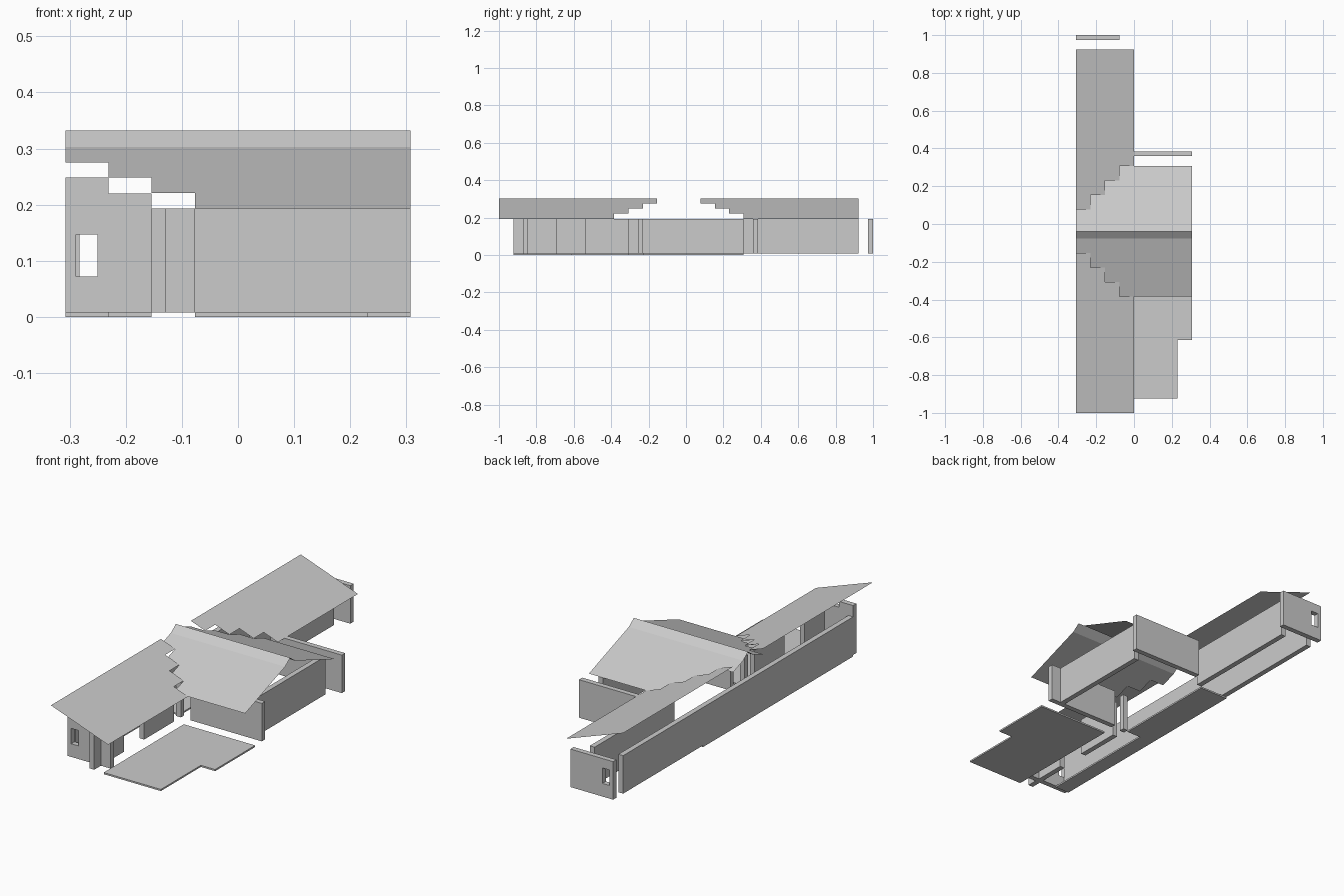
import bpy, bmesh

if "Cube" in bpy.data.objects:
    bpy.data.objects.remove(bpy.data.objects["Cube"])

C = 1 / 13            # plan grid cell; x and y below are given in cells
Z0, ZT = 0.008, 0.193  # wall bottom and top
ZR, RISE = 0.303, 0.0275  # roof top edge, height lost per cell
T = 1 / 3             # wall thickness in cells


def finish(name, bm):
    bmesh.ops.remove_doubles(bm, verts=bm.verts, dist=1e-5)
    me = bpy.data.meshes.new(name)
    bm.to_mesh(me)
    bm.free()
    ob = bpy.data.objects.new(name, me)
    bpy.context.collection.objects.link(ob)
    return ob


def extrude(name, pts, vec):
    """Closed profile pushed along vec into a solid."""
    bm = bmesh.new()
    f = bm.faces.new([bm.verts.new(p) for p in pts])
    r = bmesh.ops.extrude_face_region(bm, geom=[f])
    bmesh.ops.translate(bm, vec=vec, verts=[v for v in r["geom"] if isinstance(v, bmesh.types.BMVert)])
    bmesh.ops.recalc_face_normals(bm, faces=bm.faces)
    return finish(name, bm)


def slab(name, plan):
    return extrude(name, [(x * C, y * C, 0) for x, y in plan], (0, 0, Z0))


def wall(name, x0, x1, y0, y1, steps=()):
    """Wall along x or y; steps lists (x, z) points of a raised top."""
    top = list(steps) or [(x0, ZT), (x1, ZT)]
    prof = [(x1, Z0), (x0, Z0)] + top
    return extrude(name, [(x * C, y0 * C, z) for x, z in prof], (0, (y1 - y0) * C, 0))


def cut_window(ob, y):
    """Small window at the left end of a gable wall."""
    pts = [(x * C, (y - 1) * C, z) for x, z in
           ((-3.75, 0.072), (-3.25, 0.072), (-3.25, 0.147), (-3.75, 0.147))]
    cutter = extrude("window_cutter", pts, (0, 2 * C, 0))
    cutter.hide_render = True
    mod = ob.modifiers.new("window", "BOOLEAN")
    mod.operation, mod.solver, mod.object = "DIFFERENCE", "EXACT", cutter
    bpy.context.view_layer.objects.active = ob
    bpy.ops.object.modifier_apply(modifier=mod.name)
    bpy.data.objects.remove(cutter)


def sheet(name, quads):
    """Thin roof sheet from (x0, x1, y0, y1, height function) patches."""
    bm = bmesh.new()
    for x0, x1, y0, y1, h in quads:
        if y1 > y0:
            bm.faces.new([bm.verts.new((x * C, y * C, h(x, y)))
                          for x, y in ((x0, y0), (x1, y0), (x1, y1), (x0, y1))])
    return finish(name, bm)


# floors
slab("porch_floor", [(-1, -12), (3, -12), (3, -8), (4, -8), (4, -4), (-1, -4)])
slab("wing_floor", [(-4, -11), (-3, -11), (-3, -3), (-2, -3), (-2, 4), (-4, 4)])

# long wing walls
wall("long_left_wall", -4, -4 + T, -11, 12)
for i, (a, b) in enumerate(((-12, -9), (-7, -4), (4, 12))):
    wall(f"long_right_wall_{i}", -2, -2 + T, a, b)
wall("corner_post", -2, -2 + T, -3 - T, -3)
front = wall("front_gable_wall", -4, -1, -11 - T, -11,
             [(-4, 0.248), (-3, 0.248), (-3, 0.22), (-2, 0.22), (-2, ZT), (-1, ZT)])
cut_window(front, -11)
back = wall("back_end_wall", -4, -1, 13 - T, 13)
cut_window(back, 13)

# cross wing walls
wall("cross_front_wall", -1, 4, -3 - T, -3)
wall("cross_back_wall", -1, 4, 5 - T, 5)
wall("cross_right_wall", 3, 3 + T, -3, 4)

# long roof, single slope with stepped valley edges
long_h = lambda x, y: ZR - (x + 4) * RISE
sheet("long_roof_front", [(i - 4, i - 3, -13, -2 - i, long_h) for i in range(4)])
sheet("long_roof_back", [(i - 4, i - 3, 1 + i, 12, long_h) for i in range(4)])

# cross roof slopes, stepped on the valley side
front_h = lambda x, y: ZR + (y + 1) * RISE
back_h = lambda x, y: ZR - y * RISE
cols = [(i - 4, i - 3, i + 1) for i in range(4)] + [(0, 4, 4)]
sheet("cross_roof_front", [(a, b, -1 - n, -1, front_h) for a, b, n in cols])
sheet("cross_roof_back", [(a, b, 0, n, back_h) for a, b, n in cols])

# steeper ridge cap
cap_h = lambda x, y: 0.332 - abs(y + 0.5) * 2 * (0.332 - ZR)
sheet("ridge_cap", [(-4, 4, -1, -0.5, cap_h), (-4, 4, -0.5, 0, cap_h)])
